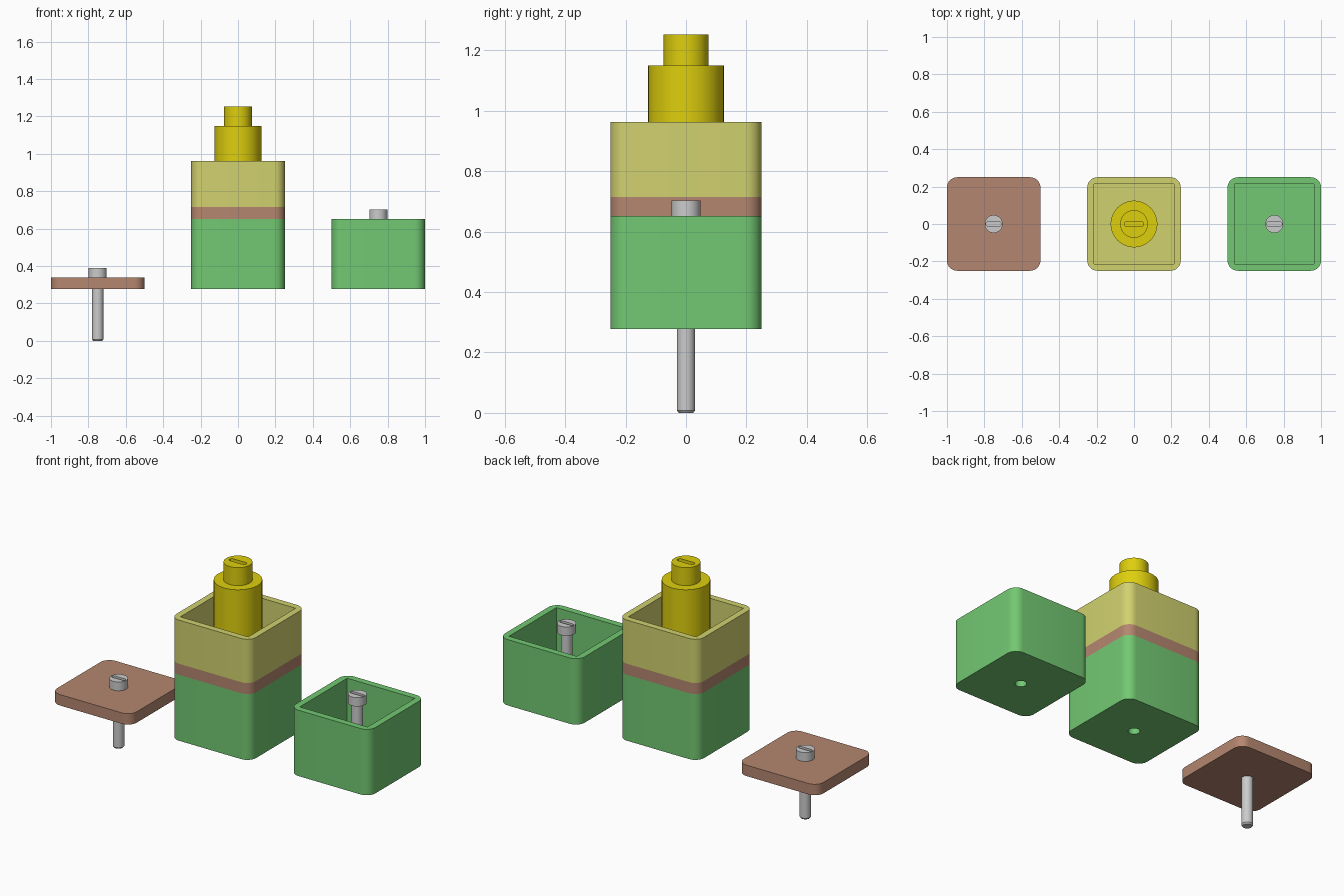
import bpy, bmesh, math
from mathutils import Vector

if "Cube" in bpy.data.objects:
    bpy.data.objects.remove(bpy.data.objects["Cube"])


def material(name, rgb):
    m = bpy.data.materials.new(name)
    m.diffuse_color = (*rgb, 1)
    m.use_nodes = True
    m.node_tree.nodes["Principled BSDF"].inputs["Base Color"].default_value = m.diffuse_color
    return m


GREEN = material("green", (0.17, 0.58, 0.17))
YELLOW = material("pale_yellow", (0.64, 0.64, 0.16))
GOLD = material("gold", (0.73, 0.62, 0.004))
BROWN = material("brown", (0.46, 0.24, 0.16))


def finish(bm, name, mat=None):
    bmesh.ops.recalc_face_normals(bm, faces=bm.faces[:])
    me = bpy.data.meshes.new(name)
    bm.to_mesh(me)
    bm.free()
    ob = bpy.data.objects.new(name, me)
    bpy.context.collection.objects.link(ob)
    if mat:
        me.materials.append(mat)
    return ob


def smooth(ob):
    bpy.ops.object.select_all(action='DESELECT')
    ob.select_set(True)
    bpy.context.view_layer.objects.active = ob
    bpy.ops.object.shade_smooth_by_angle(angle=math.radians(35))


def prism(name, pts, z0, z1, mat=None):
    """Extrude a 2D outline from z0 to z1."""
    bm = bmesh.new()
    face = bm.faces.new([bm.verts.new((x, y, z0)) for x, y in pts])
    ext = bmesh.ops.extrude_face_region(bm, geom=[face])["geom"]
    bmesh.ops.translate(bm, vec=(0, 0, z1 - z0),
                        verts=[v for v in ext if isinstance(v, bmesh.types.BMVert)])
    return finish(bm, name, mat)


def rounded(x, w, h, r, seg=8):
    """Rounded rectangle outline centred on (x, 0)."""
    pts = []
    for i, (sx, sy) in enumerate([(1, 1), (-1, 1), (-1, -1), (1, -1)]):
        for k in range(seg + 1):
            a = math.pi / 2 * (i + k / seg)
            p = (x + sx * (w / 2 - r) + r * math.cos(a),
                 sy * (h / 2 - r) + r * math.sin(a))
            if not pts or (Vector(p) - Vector(pts[-1])).length > 1e-5:
                pts.append(p)
    if (Vector(pts[0]) - Vector(pts[-1])).length < 1e-5:
        pts.pop()
    return pts


def circle(x, r, n=48):
    return [(x + r * math.cos(2 * math.pi * i / n), r * math.sin(2 * math.pi * i / n))
            for i in range(n)]


def square(x, h):
    return [(x - h, -h), (x + h, -h), (x + h, h), (x - h, h)]


def cut(ob, cutters):
    for c in cutters:
        c.hide_render = True
        mod = ob.modifiers.new("cut", 'BOOLEAN')
        mod.operation, mod.solver, mod.object = 'DIFFERENCE', 'EXACT', c
        bpy.context.view_layer.objects.active = ob
        bpy.ops.object.modifier_apply(modifier=mod.name)
        bpy.data.objects.remove(c)
    smooth(ob)


def lathe(name, x, profile, mat=None, n=48):
    """Revolve (radius, z) points, capped at both ends."""
    bm = bmesh.new()
    rings = [[bm.verts.new((px, py, z)) for px, py in circle(x, r, n)] for r, z in profile]
    for a, b in zip(rings, rings[1:]):
        for i in range(n):
            bm.faces.new((a[i], a[(i + 1) % n], b[(i + 1) % n], b[i]))
    bm.faces.new(rings[0][::-1])
    bm.faces.new(rings[-1])
    return finish(bm, name, mat)


def box(name, x, z0, z1, floor, mat, hole=False):
    ob = prism(name, rounded(x, 0.5, 0.5, 0.055), z0, z1, mat)
    cutters = [prism("cavity", square(x, 0.213), z0 + floor, z1 + 0.1)]
    if hole:
        cutters.append(prism("hole", circle(x, 0.03), z0 - 0.1, z0 + floor + 0.02))
    cut(ob, cutters)


def plate(name, x, z0, z1):
    smooth(prism(name, rounded(x, 0.5, 0.5, 0.055), z0, z1, BROWN))


def screw(name, x, z):
    """Slotted screw with its tip at height z."""
    ob = lathe(name, x, [(0.024, z), (0.03, z + 0.008), (0.03, z + 0.34),
                         (0.048, z + 0.34), (0.048, z + 0.39)])
    cut(ob, [prism("slot", rounded(x, 0.084, 0.02, 0.0099), z + 0.37, z + 0.45)])


# Left: lid plate with its screw
plate("loose_plate", -0.75, 0.278, 0.34)
screw("plate_screw", -0.75, 0.0)

# Centre: stacked assembly
box("lower_housing", 0, 0.278, 0.652, 0.055, GREEN, hole=True)
plate("middle_plate", 0, 0.652, 0.715)
box("upper_housing", 0, 0.715, 0.963, 0.055, YELLOW)
knob = lathe("stepped_knob", 0, [(0.125, 0.765), (0.125, 1.15), (0.074, 1.15), (0.074, 1.252)], GOLD)
cut(knob, [prism("slot", rounded(0, 0.104, 0.028, 0.0139), 1.23, 1.35)])

# Right: open housing with a screw inside
box("open_housing", 0.75, 0.278, 0.652, 0.055, GREEN, hole=True)
screw("housing_screw", 0.75, 0.312)
